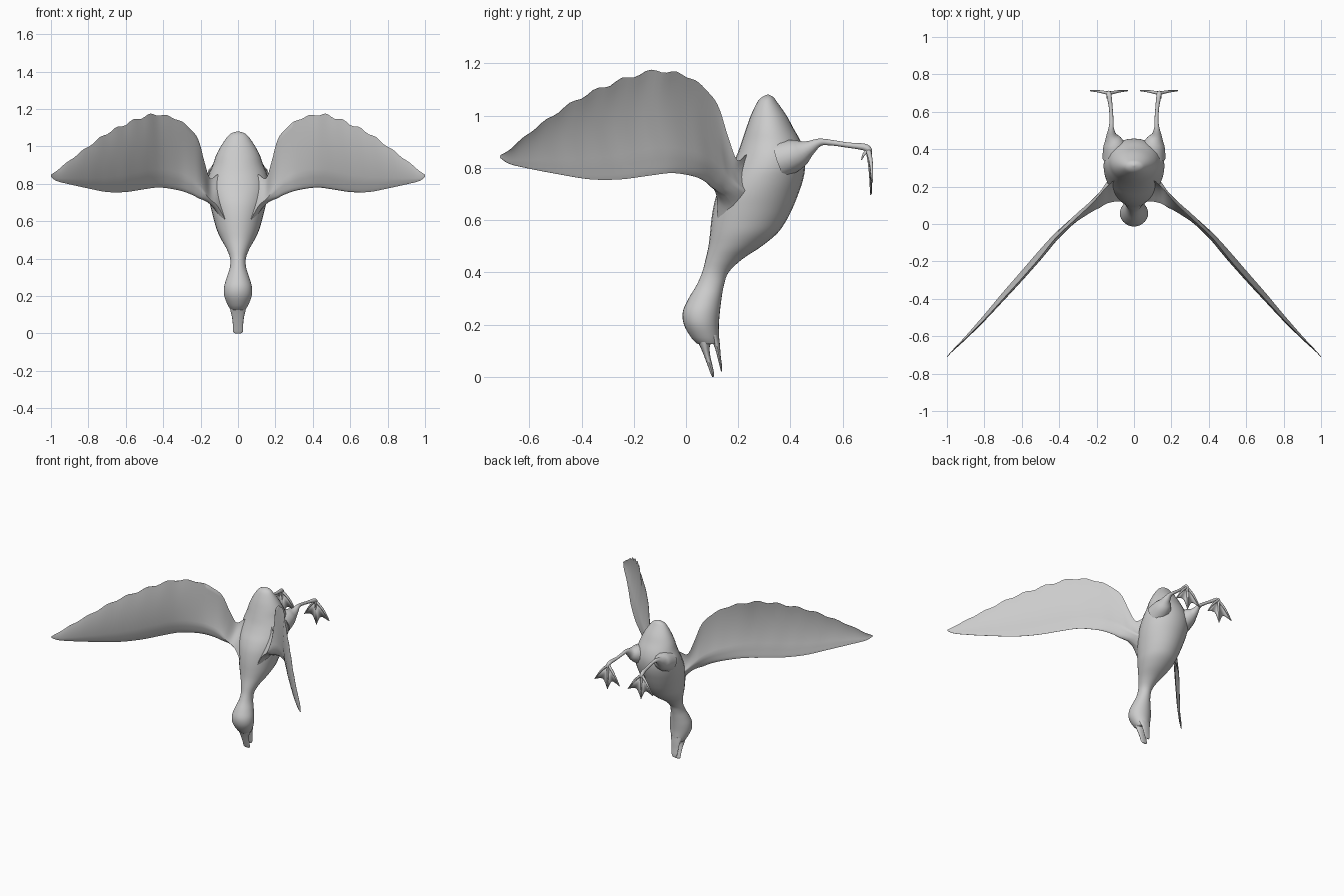
import bpy, bmesh, math
from mathutils import Vector

cube = bpy.data.objects.get("Cube")
if cube:
    bpy.data.objects.remove(cube, do_unlink=True)

grey = bpy.data.materials.new("plain grey")
grey.use_nodes = True
colour = (0.6, 0.6, 0.6, 1)
grey.diffuse_color = colour
grey.node_tree.nodes["Principled BSDF"].inputs["Base Color"].default_value = colour


def smooth_rows(rows, steps):
    """Catmull-Rom interpolation of equal-length number rows."""
    result = []
    last = len(rows) - 1
    for i in range(last):
        a, b, c, d = (rows[max(0, min(last, k))] for k in (i - 1, i, i + 1, i + 2))
        for s in range(steps):
            t = s / steps
            result.append([
                q + t * (r - p) / 2
                + t * t * (p - 2.5 * q + 2 * r - w / 2)
                + t ** 3 * (1.5 * (q - r) + (w - p) / 2)
                for p, q, r, w in zip(a, b, c, d)])
    result.append(list(rows[last]))
    return result


def finish(name, bm, mirrored, angle=60):
    bmesh.ops.recalc_face_normals(bm, faces=bm.faces)
    mesh = bpy.data.meshes.new(name)
    bm.to_mesh(mesh)
    bm.free()
    mesh.materials.append(grey)
    obj = bpy.data.objects.new(name, mesh)
    bpy.context.collection.objects.link(obj)
    if mirrored:
        obj.modifiers.new("other side", "MIRROR").use_mirror_merge = False
    bpy.ops.object.select_all(action="DESELECT")
    obj.select_set(True)
    bpy.context.view_layer.objects.active = obj
    bpy.ops.object.shade_smooth_by_angle(angle=math.radians(angle))
    return obj


def loft(name, rings, mirrored=False):
    """Skin a list of closed rings and cap both ends."""
    bm = bmesh.new()
    loops = [[bm.verts.new(p) for p in ring] for ring in rings]
    count = len(loops[0])
    for low, high in zip(loops, loops[1:]):
        for i in range(count):
            j = (i + 1) % count
            bm.faces.new((low[i], low[j], high[j], high[i]))
    bm.faces.new(loops[0])
    bm.faces.new(loops[-1])
    return finish(name, bm, mirrored)


def upright(name, rows, steps=4, sides=28):
    """Stack of level ellipses; each row is height, half width, front, back."""
    rings = []
    for z, half, front, back in smooth_rows(rows, steps):
        mid, depth = (front + back) / 2, (back - front) / 2
        angles = [math.tau * k / sides for k in range(sides)]
        rings.append([(half * math.cos(a), mid + depth * math.sin(a), z) for a in angles])
    return loft(name, rings)


def tube(name, rows, steps=4, sides=12):
    """Round tube; each row is x, y, z, radius."""
    path = smooth_rows(rows, steps)
    rings = []
    for i, row in enumerate(path):
        ahead = Vector(path[min(i + 1, len(path) - 1)][:3])
        behind = Vector(path[max(i - 1, 0)][:3])
        along = (ahead - behind).normalized()
        u = along.cross(Vector((1, 0, 0))).normalized()
        v = along.cross(u)
        rings.append([
            Vector(row[:3]) + row[3] * (u * math.cos(a) + v * math.sin(a))
            for a in (math.tau * k / sides for k in range(sides))])
    return loft(name, rings, True)


# Head, neck, body and tail in one skin
upright("body", [
    (.125, .038, .045, .125), (.15, .054, .02, .127), (.2, .073, -.008, .126),
    (.25, .074, -.012, .13), (.3, .06, .01, .136), (.35, .044, .04, .145),
    (.4, .042, .062, .163), (.45, .06, .075, .215), (.5, .088, .086, .29),
    (.55, .112, .092, .35), (.6, .127, .097, .385), (.65, .14, .105, .41),
    (.7, .152, .118, .43), (.75, .16, .14, .447), (.8, .163, .17, .456),
    (.85, .155, .195, .455), (.9, .135, .213, .44), (.95, .118, .23, .412),
    (1, .092, .248, .385), (1.05, .058, .272, .35), (1.07, .035, .29, .335),
    (1.08, .004, .31, .318)])

# Open bill
upright("upper_bill", [
    (.16, .048, .03, .115), (.12, .04, .052, .092), (.08, .031, .069, .093),
    (.04, .027, .084, .102), (.01, .026, .095, .108), (0, .016, .1, .106)], sides=16)
upright("lower_bill", [
    (.16, .045, .085, .126), (.12, .034, .107, .13), (.08, .027, .119, .133),
    (.04, .022, .129, .138), (.02, .012, .134, .138)], sides=16)

# Wings: x, leading y, leading z, trailing y, trailing z, half thickness
wing_rows = smooth_rows([
    (.07, .2, .55, .25, .86, .09), (.11, .185, .64, .23, .85, .075),
    (.15, .155, .69, .195, .83, .055), (.18, .125, .71, .16, .92, .043),
    (.21, .105, .722, .125, 1.03, .034), (.25, .08, .743, .085, 1.09, .027),
    (.32, .035, .766, .02, 1.142, .02), (.42, -.05, .78, -.075, 1.17, .014),
    (.5, -.135, .771, -.175, 1.16, .012), (.6, -.25, .756, -.29, 1.12, .01),
    (.7, -.365, .756, -.4, 1.07, .008), (.8, -.485, .775, -.51, 1, .006),
    (.9, -.6, .797, -.61, .925, .004), (.97, -.675, .815, -.675, .87, .002),
    (1, -.71, .838, -.71, .848, .001)], 5)
chord = [(k / 16) ** 1.4 for k in range(17)]
wing_rings = []
for x, lead_y, lead_z, trail_y, trail_z, thick in wing_rows:
    spread = max(0, min(1, (x - .2) * 4)) * (trail_z - lead_z)
    trail_z += .02 * spread * math.sin(70 * x)
    front, back = [], []
    for t in chord:
        y = lead_y + (trail_y - lead_y) * t - .32 * spread * t * (1 - t)
        z = lead_z + (trail_z - lead_z) * t
        swell = (t / .2) ** .5 if t < .2 else ((1 - t) / .8) ** 2
        half = thick * swell + .001
        front.append((x, y - half, z))
        back.append((x, y + half, z))
    wing_rings.append(front + back[::-1])
loft("wings", wing_rings, True)

# Legs with thighs that flare into the body
tube("legs", [
    (.095, .36, .83, .075), (.108, .43, .855, .056), (.12, .47, .875, .03),
    (.122, .51, .897, .015), (.12, .55, .897, .011), (.124, .62, .887, .01),
    (.132, .68, .88, .013), (.135, .7, .868, .012), (.135, .705, .845, .006)])

# Webbed feet: three toes, a small hind toe and a scalloped web
ankle = Vector((.134, .698, .868))
tips = [Vector(p) for p in ((.034, .713, .745), (.135, .708, .697), (.234, .713, .745))]
for label, tip in zip(("inner", "middle", "outer"), tips):
    knuckle = ankle.lerp(tip, .5) + Vector((0, .003, .012))
    tube(label + "_toes", [(*ankle, .01), (*knuckle, .007), (*tip, .003)], sides=8)
tube("hind_toes", [(.138, .695, .865, .008), (.143, .68, .85, .005), (.145, .672, .83, .002)], sides=8)

bm = bmesh.new()
outline = [ankle]
for a, b in zip(tips, tips[1:]):
    for k in range(7):
        t = k / 6
        p = a.lerp(b, t)
        outline.append(p.lerp(ankle, t * (1 - t) * 1.1))
corners = [bm.verts.new(p) for p in outline]
for a, b in zip(corners[1:], corners[2:]):
    if (a.co - b.co).length > .0001:
        bm.faces.new((corners[0], a, b))
web = finish("foot_webs", bm, True)
sheet = web.modifiers.new("sheet", "SOLIDIFY")
sheet.thickness = .005
sheet.offset = 0
